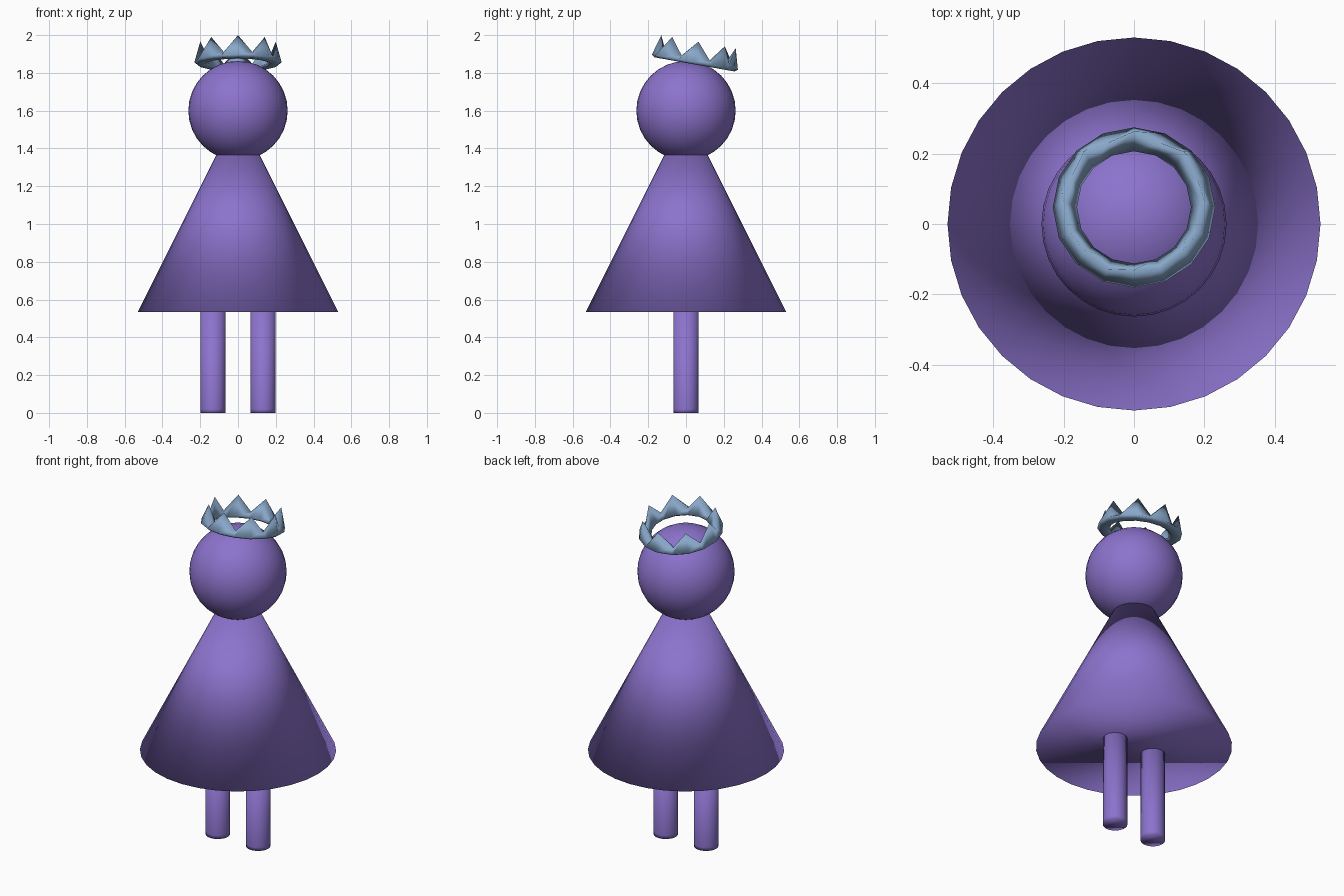
import bpy
import bmesh
import math

if "Cube" in bpy.data.objects:
    bpy.data.objects.remove(bpy.data.objects["Cube"])


def material(name, rgb):
    m = bpy.data.materials.new(name)
    m.diffuse_color = (*rgb, 1.0)
    m.use_nodes = True
    m.node_tree.nodes["Principled BSDF"].inputs["Base Color"].default_value = m.diffuse_color
    return m


purple = material("purple", (0.262, 0.171, 0.610))
steel_blue = material("steel blue", (0.250, 0.390, 0.590))


def finish(ob, name, mat):
    ob.name = name
    ob.data.materials.append(mat)
    for p in ob.data.polygons:
        p.use_smooth = True
    return ob


# Dress: plain cone whose tip sits inside the head
bpy.ops.mesh.primitive_cone_add(vertices=32, radius1=0.53, depth=1.06,
                                location=(0, 0, 0.535 + 0.53))
finish(bpy.context.object, "dress", purple)

# Head
bpy.ops.mesh.primitive_uv_sphere_add(segments=32, ring_count=16, radius=0.263,
                                     location=(0, 0, 1.6))
finish(bpy.context.object, "head", purple)


def lathe(name, rings, sides, mat, closed):
    """Join rings given as functions of the side index -> (radius, z)."""
    bm = bmesh.new()
    loops = []
    for ring in rings:
        loop = []
        for i in range(sides):
            a = math.tau * i / sides
            r, z = ring(i)
            loop.append(bm.verts.new((r * math.cos(a), r * math.sin(a), z)))
        loops.append(loop)
    n = len(loops)
    for k in range(n if closed else n - 1):
        lo, hi = loops[k], loops[(k + 1) % n]
        for i in range(sides):
            j = (i + 1) % sides
            bm.faces.new((lo[i], lo[j], hi[j], hi[i]))
    if not closed:
        bm.faces.new(loops[0][::-1])
        bm.faces.new(loops[-1])
    bmesh.ops.recalc_face_normals(bm, faces=bm.faces)
    me = bpy.data.meshes.new(name)
    bm.to_mesh(me)
    bm.free()
    ob = bpy.data.objects.new(name, me)
    bpy.context.collection.objects.link(ob)
    return finish(ob, name, mat)


# Legs: cylinders with a tight loop near the foot
for side, x in (("left", 0.133), ("right", -0.133)):
    leg = lathe(side + "_leg",
                [lambda i, z=z: (0.066, z) for z in (0, 0.02, 0.545)],
                32, purple, False)
    leg.location.x = x

# Crown: band with eight points, tipped towards the back
crown = lathe("crown", [
    lambda i: (0.215, 0.0),
    lambda i: (0.231, 0.012),
    lambda i: (0.2, 0.122) if i % 2 == 0 else (0.197, 0.035),
    lambda i: (0.162, 0.012),
    lambda i: (0.175, 0.0),
], 16, steel_blue, True)
crown.location = (0, 0.045, 1.845)
crown.rotation_euler.x = math.radians(-10)
